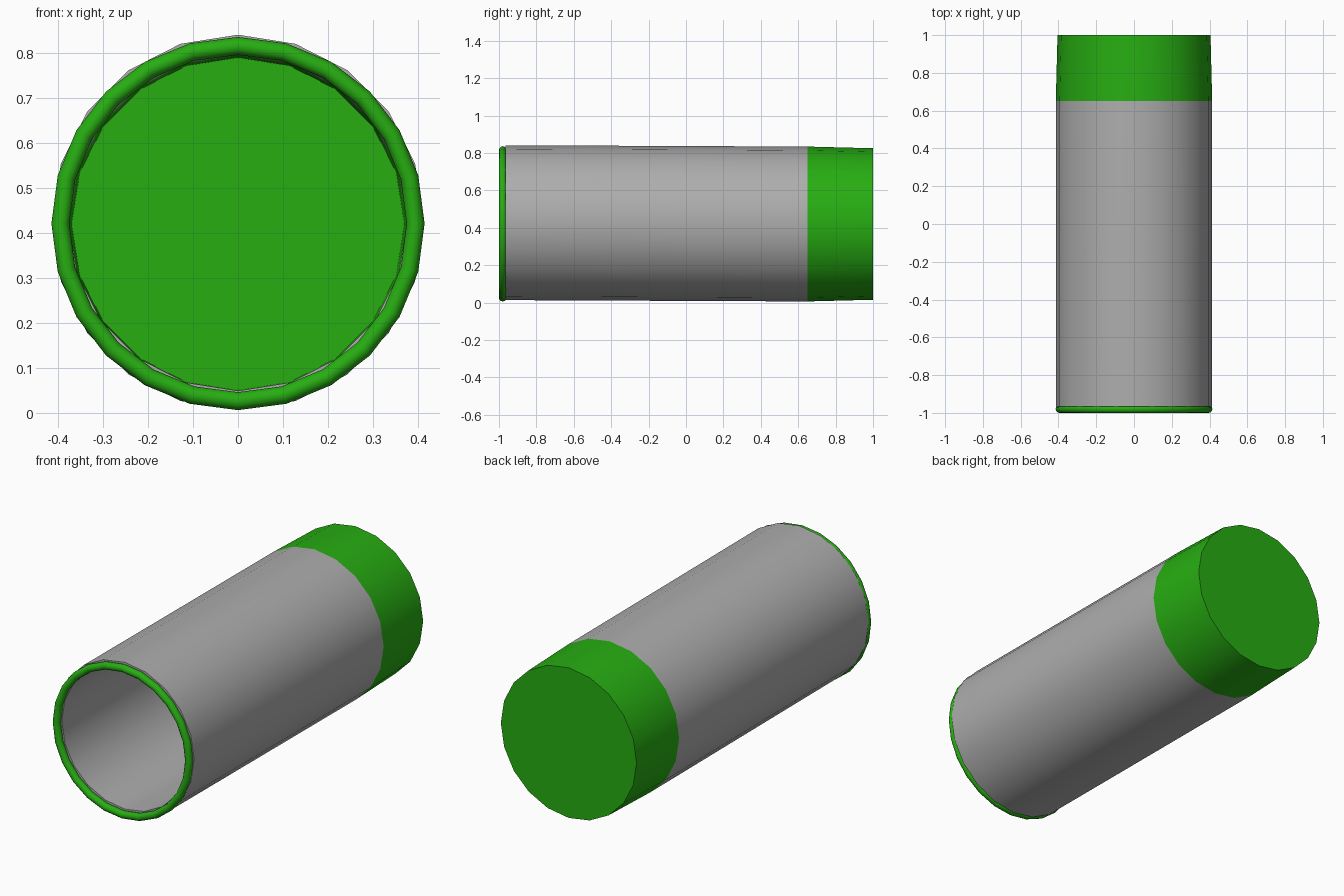
import bpy, bmesh, math

cube = bpy.data.objects.get("Cube")
if cube:
    bpy.data.objects.remove(cube, do_unlink=True)

SIDES = 20


def make_material(name, colour):
    mat = bpy.data.materials.new(name)
    mat.use_nodes = True
    mat.diffuse_color = colour
    mat.node_tree.nodes["Principled BSDF"].inputs["Base Color"].default_value = colour
    return mat


def smooth(obj):
    bpy.ops.object.select_all(action='DESELECT')
    obj.select_set(True)
    bpy.context.view_layer.objects.active = obj
    bpy.ops.object.shade_smooth_by_angle(angle=math.radians(40))


grey = make_material("grey", (0.42, 0.42, 0.42, 1))
green = make_material("green", (0.02, 0.42, 0.006, 1))

# Hollow barrel: outer wall, closed back, then inner wall; open at the front
# Each station: y, radius, centre height
stations = [(-0.965, 0.376, 0.425), (-0.965, 0.414, 0.427), (0.65, 0.414, 0.42),
            (1.0, 0.405, 0.42), (0.96, 0.37, 0.42), (0.65, 0.376, 0.42)]
bm = bmesh.new()
rings = []
for y, r, z in stations:
    angles = [2 * math.pi * i / SIDES for i in range(SIDES)]
    rings.append([bm.verts.new((r * math.cos(a), y, z + r * math.sin(a))) for a in angles])
for k, ring in enumerate(rings):
    if k == 3:
        continue  # back and inner floor are closed by discs
    after = rings[(k + 1) % len(rings)]
    for i in range(SIDES):
        j = (i + 1) % SIDES
        bm.faces.new((ring[i], ring[j], after[j], after[i]))
bm.faces.new(rings[3])
bm.faces.new(rings[4])
bmesh.ops.recalc_face_normals(bm, faces=bm.faces)

# The rear band is green inside and out
for face in bm.faces:
    face.material_index = int(face.calc_center_median().y > 0.7)
mesh = bpy.data.meshes.new("barrel")
bm.to_mesh(mesh)
bm.free()
mesh.materials.append(grey)
mesh.materials.append(green)
barrel = bpy.data.objects.new("barrel", mesh)
bpy.context.collection.objects.link(barrel)
smooth(barrel)

# Rounded rim around the open front
bpy.ops.mesh.primitive_torus_add(major_radius=0.395, minor_radius=0.02,
                                 major_segments=24, minor_segments=12,
                                 location=(0, -0.98, 0.421),
                                 rotation=(math.pi / 2, 0, 0))
rim = bpy.context.object
rim.name = "front_rim"
rim.data.materials.append(green)
smooth(rim)
